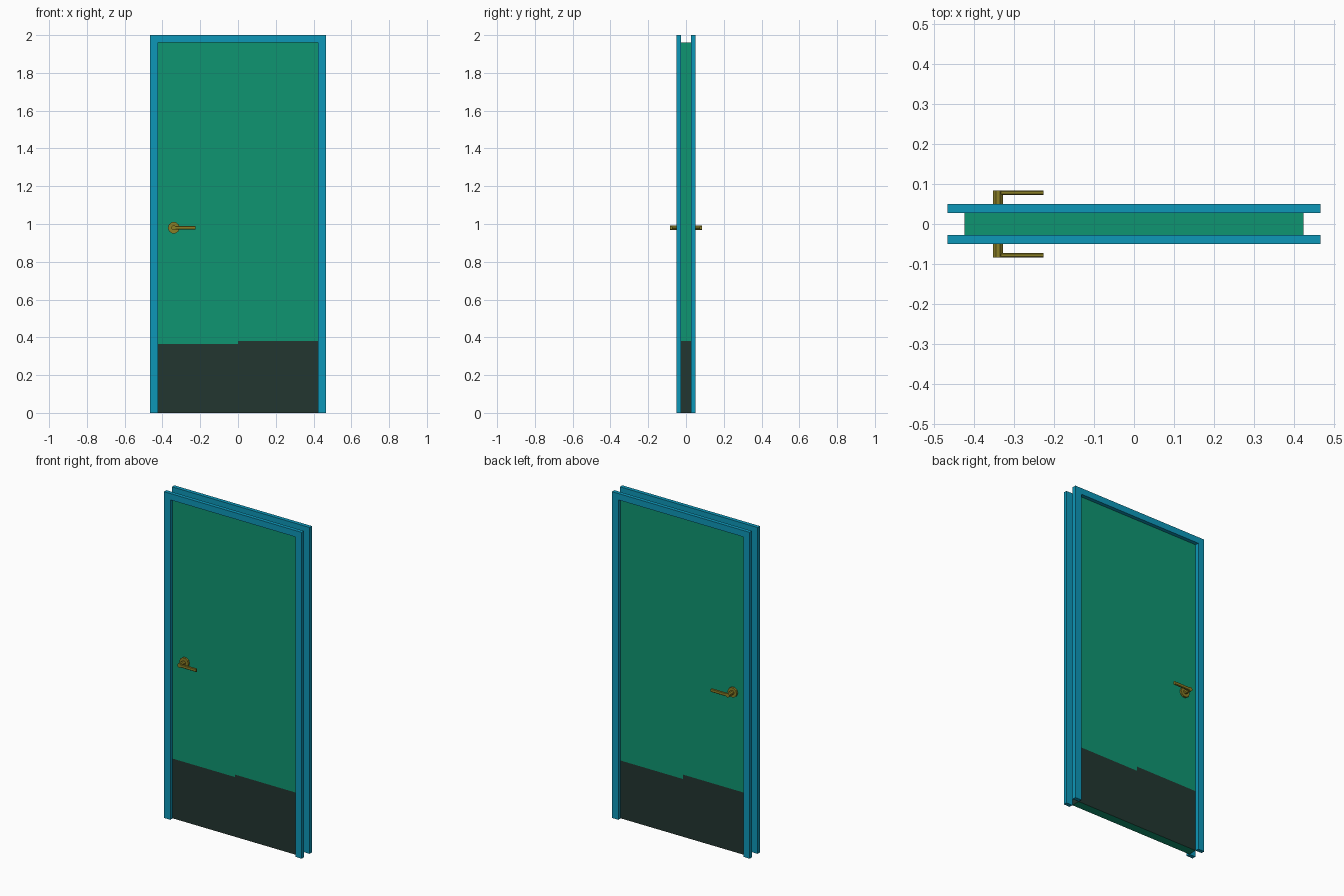
import bpy, bmesh, math
from mathutils import Matrix

if "Cube" in bpy.data.objects:
    bpy.data.objects.remove(bpy.data.objects["Cube"])


def material(name, rgb):
    def lin(c):
        c /= 255
        return c / 12.92 if c <= 0.04045 else ((c + 0.055) / 1.055) ** 2.4
    m = bpy.data.materials.new(name)
    m.diffuse_color = (*[lin(c) for c in rgb], 1)
    m.use_nodes = True
    m.node_tree.nodes["Principled BSDF"].inputs["Base Color"].default_value = m.diffuse_color
    return m


GREEN = material("door green", (15, 149, 113))
DARK = material("kick panel dark", (34, 54, 48))
BLUE = material("frame blue", (13, 151, 185))
BRASS = material("handle brass", (138, 126, 38))


def finish(name, bm, *mats):
    bmesh.ops.recalc_face_normals(bm, faces=bm.faces)
    me = bpy.data.meshes.new(name)
    bm.to_mesh(me)
    bm.free()
    for m in mats:
        me.materials.append(m)
    ob = bpy.data.objects.new(name, me)
    bpy.context.collection.objects.link(ob)
    return ob


def add_box(bm, lo, hi):
    size = [b - a for a, b in zip(lo, hi)]
    mid = [(a + b) / 2 for a, b in zip(lo, hi)]
    mat = Matrix.Translation(mid) @ Matrix.Diagonal((*size, 1))
    return bmesh.ops.create_cube(bm, size=1, matrix=mat)["verts"]


def add_disc(bm, x, z, radius, y0, y1, sides):
    mat = (Matrix.Translation((x, (y0 + y1) / 2, z))
           @ Matrix.Rotation(math.pi / 2, 4, 'X')
           @ Matrix.Rotation(math.pi / sides, 4, 'Z'))
    bmesh.ops.create_cone(bm, cap_ends=True, segments=sides, radius1=radius,
                          radius2=radius, depth=abs(y1 - y0), matrix=mat)


W, H, T = 0.424, 1.961, 0.027      # door half width, height, half thickness
OUT, FY = 0.467, 0.0505            # frame half width and outer face

# Door slab, cut so the dark lower panel has its stepped top edge
bm = bmesh.new()
add_box(bm, (-W, -T, 0), (W, T, H))
cuts = [((0, 0, z), (0, 0, 1)) for z in (0.354, 0.366, 0.381)] + [((0, 0, 0), (1, 0, 0))]
for co, no in cuts:
    bmesh.ops.bisect_plane(bm, geom=bm.verts[:] + bm.edges[:] + bm.faces[:],
                           plane_co=co, plane_no=no)
bm.normal_update()
for f in bm.faces:
    c = f.calc_center_median()
    if f.normal.y < -0.5:
        top = 0.366 if c.x < 0 else 0.381
    elif f.normal.y > 0.5:
        top = 0.381 if c.x < 0 else 0.354
    else:
        top = 0.381
    f.material_index = int(c.z < top and f.normal.z > -0.5)
finish("door_slab", bm, GREEN, DARK)

for side, s in (("front", -1), ("back", 1)):
    # Door casing: one extruded upside-down U
    bm = bmesh.new()
    outline = [(-OUT, 0), (-OUT, 2), (OUT, 2), (OUT, 0),
               (W, 0), (W, H), (-W, H), (-W, 0)]
    face = bm.faces.new([bm.verts.new((x, s * T, z)) for x, z in outline])
    ext = bmesh.ops.extrude_face_region(bm, geom=[face], use_keep_orig=True)
    for v in ext["geom"]:
        if isinstance(v, bmesh.types.BMVert):
            v.co.y = s * FY
    finish(side + "_frame", bm, BLUE)

    # Handle: rose, stem and lever
    bm = bmesh.new()
    add_disc(bm, -0.34, 0.98, 0.031, s * T, s * (T + 0.012), 10)
    add_disc(bm, -0.34, 0.98, 0.0133, s * T, s * 0.084, 8)
    finish(side + "_handle_rose_and_stem", bm, BRASS)
    bm = bmesh.new()
    ys = sorted((s * 0.0725, s * 0.084))
    add_box(bm, (-0.34, ys[0], 0.970), (-0.226, ys[1], 0.990))
    bmesh.ops.bevel(bm, geom=[e for e in bm.edges
                              if abs(e.verts[0].co.x - e.verts[1].co.x) > 0.05],
                    offset=0.003, segments=1, affect='EDGES')
    finish(side + "_handle_lever", bm, BRASS)
